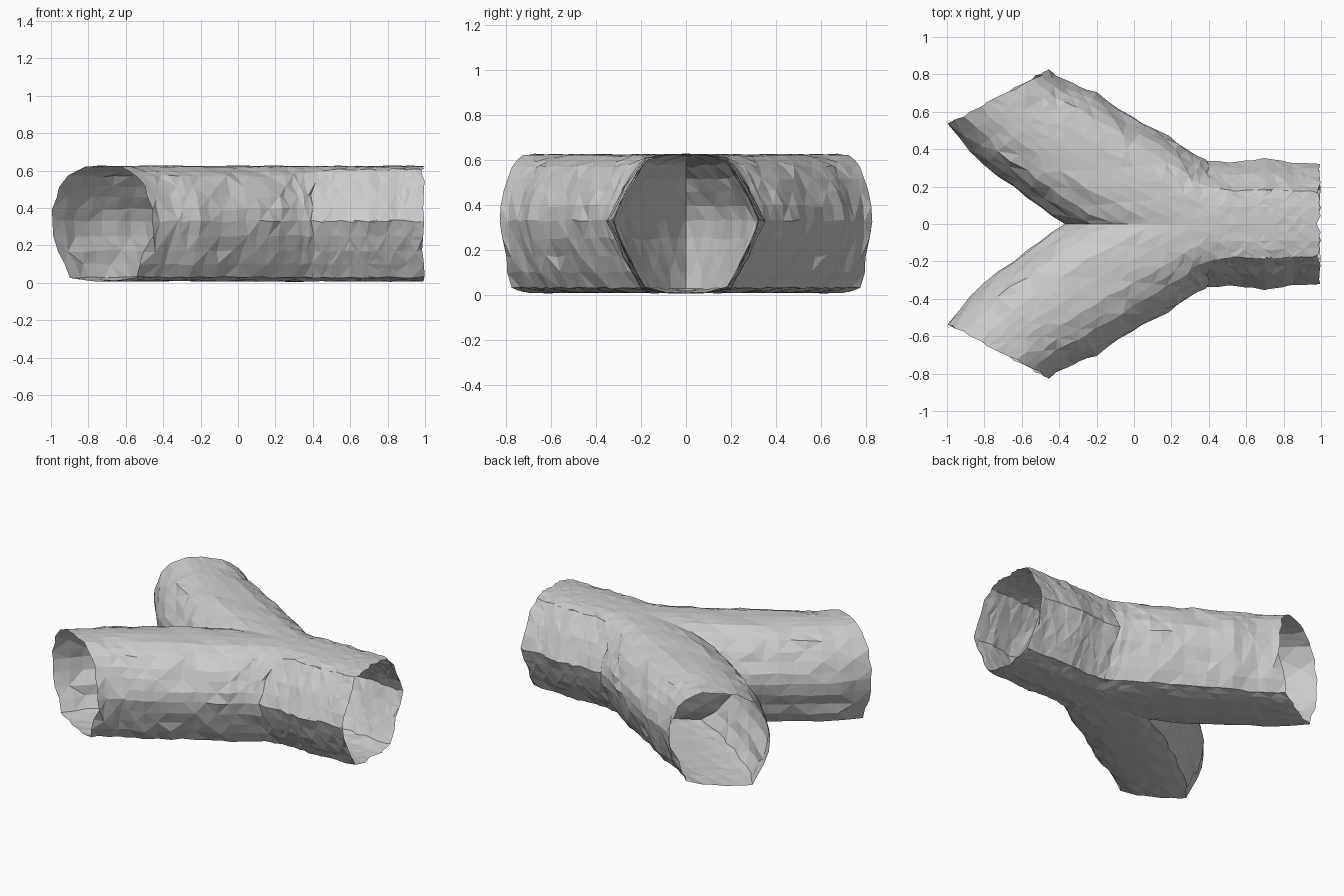
import bpy, bmesh, random
from mathutils import Vector

cube = bpy.data.objects.get("Cube")
if cube:
    bpy.data.objects.remove(cube, do_unlink=True)
random.seed(4)

rock = bpy.data.materials.new("rock_grey")
rock.use_nodes = True
grey = (0.6, 0.6, 0.6, 1)
rock.diffuse_color = grey
rock.node_tree.nodes["Principled BSDF"].inputs["Base Color"].default_value = grey

# Plan stations from the trunk mouth to the branch mouth: inner wall, outer wall
stations = [
    ((.985, -.325), (.985, .325)), ((.85, -.325), (.85, .325)),
    ((.7, -.35), (.7, .35)), ((.55, -.33), (.55, .33)),
    ((.4, -.33), (.4, .335)), ((.15, -.25), (.32, .37)),
    ((-.12, -.13), (.18, .47)), ((-.37, 0), (-.01, .575)),
    ((-.57, .145), (-.21, .7)), ((-.8, .315), (-.33, .745)),
    ((-1, .53), (-.455, .825)),
]
# Half cross-sections, top to bottom: sideways fraction, height
trunk_half = [(0, .625), (.27, .622), (.53, .605), (.78, .48), (1, .33),
              (.8, .17), (.56, .03), (.27, .01)]
branch_half = [(0, .626), (.33, .618), (.66, .57), (.88, .46), (1, .33),
               (.86, .17), (.66, .03), (.35, .01)]


def full_loop(half, bulge):
    """Close a half section into a loop and add a bulged point on every side."""
    loop = half + [(0, .008)] + [(-u, z) for u, z in reversed(half[1:])]
    fine = []
    for i, a in enumerate(loop):
        b = loop[(i + 1) % len(loop)]
        middle = (Vector(a) + Vector(b)) / 2
        middle.x *= bulge
        fine += [Vector(a), middle]
    return fine


trunk, branch = full_loop(trunk_half, 1.01), full_loop(branch_half, 1.035)
count = len(trunk)
steps = 3
rings = (len(stations) - 1) * steps + 1

# Sweep the section along the bend with a slightly rough surface
bm = bmesh.new()
grid = []
for r in range(rings):
    k = min(r // steps, len(stations) - 2)
    t = r / steps - k
    inner = Vector(stations[k][0]).lerp(Vector(stations[k + 1][0]), t)
    outer = Vector(stations[k][1]).lerp(Vector(stations[k + 1][1]), t)
    blend = min(1, max(0, (r / rings - .3) * 4))
    ring = []
    for a, b in zip(trunk, branch):
        u, z = a.lerp(b, blend)
        rough = .006 if abs(u) > .3 else .003
        p = inner.lerp(outer, (u + 1) / 2)
        x = p.x + random.uniform(-.014, .014)
        y = p.y + random.uniform(-rough, rough)
        z += random.uniform(-rough, rough)
        ring.append(bm.verts.new((min(1, max(-1, x)), y, min(.63, max(0, z)))))
    grid.append(ring)
for r, (a, b) in enumerate(zip(grid, grid[1:])):
    for i in range(count):
        j = (i + 1) % count
        if (r + i) % 2:
            bm.faces.new((a[i], a[j], b[j]))
            bm.faces.new((a[i], b[j], b[i]))
        else:
            bm.faces.new((a[i], a[j], b[i]))
            bm.faces.new((a[j], b[j], b[i]))
mesh = bpy.data.meshes.new("forked_tunnel")
bm.to_mesh(mesh)
bm.free()
mesh.materials.append(rock)

# The second passage crosses the first and shares its trunk
tunnel = bpy.data.objects.new("forked_tunnel", mesh)
bpy.context.collection.objects.link(tunnel)
mirror = tunnel.modifiers.new("Mirror", "MIRROR")
mirror.use_axis = (False, True, False)
mirror.use_mirror_merge = False
